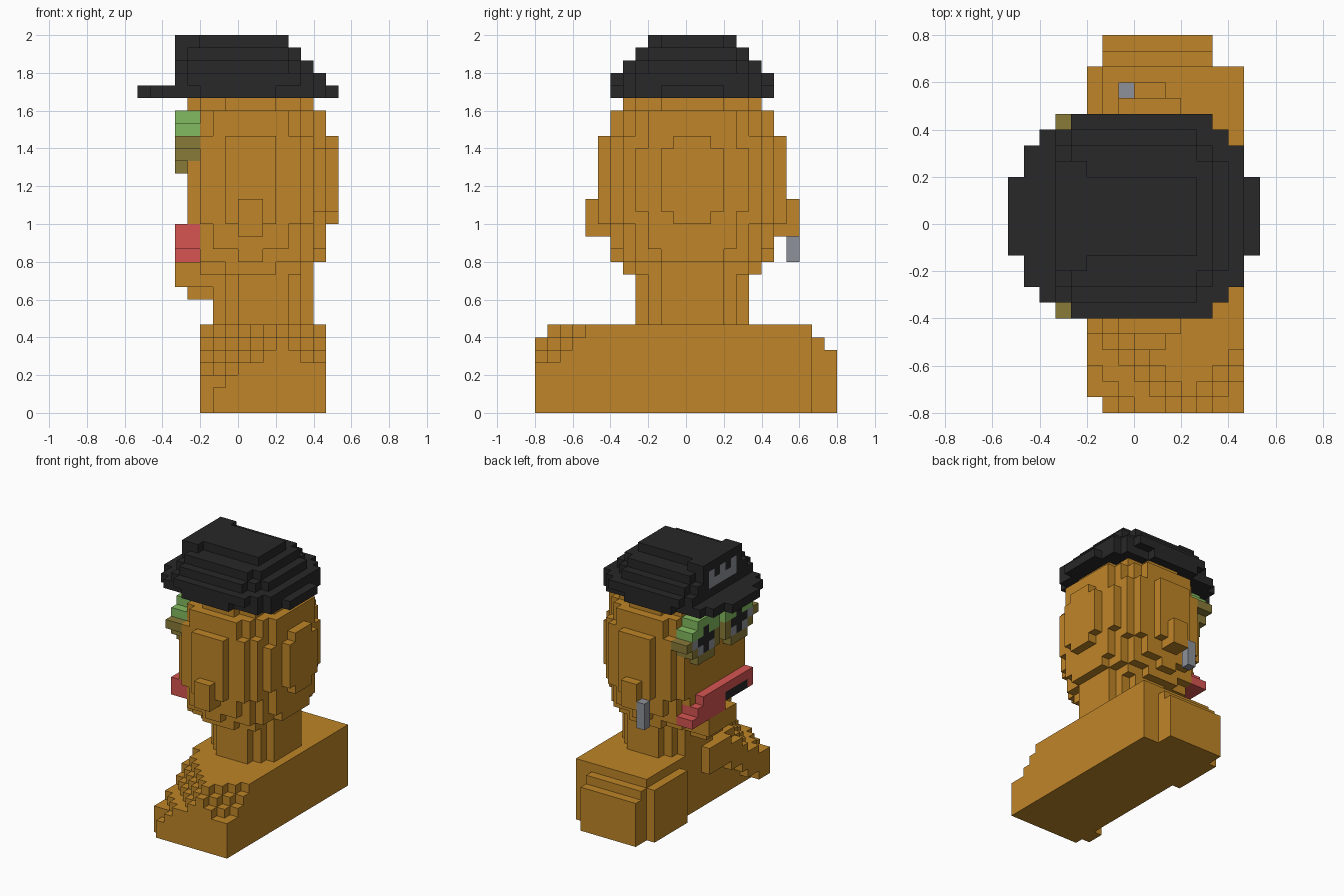
import bpy, bmesh
from mathutils import Vector

if "Cube" in bpy.data.objects:
    bpy.data.objects.remove(bpy.data.objects["Cube"])

U = 1 / 15          # edge of one block
MID = 0.5           # symmetry line of the head across y
COLOURS = {
    "tan": (0.52, 0.235, 0.021),
    "charcoal": (0.021, 0.021, 0.021),
    "leaf_green": (0.23, 0.50, 0.12),
    "olive": (0.25, 0.195, 0.04),
    "lip_red": (0.67, 0.09, 0.085),
    "steel_grey": (0.27, 0.29, 0.32),
}


def make_material(name, rgb):
    mat = bpy.data.materials.new(name)
    mat.use_nodes = True
    mat.diffuse_color = (*rgb, 1)
    mat.node_tree.nodes["Principled BSDF"].inputs["Base Color"].default_value = (*rgb, 1)
    return mat


MATERIALS = {n: make_material(n, c) for n, c in COLOURS.items()}
cells = {}          # block position -> (part, colour)


def box(part, colour, xs, ys, zs):
    """Fill a box of blocks; a later part replaces an earlier one."""
    for x in range(*xs):
        for y in range(*ys):
            for z in range(*zs):
                cells[x, y, z] = (part, colour)


def oval(part, colour, zs, cx, rx, ry, power=2.0, front=-12):
    """Fill rounded layers, cut flat at the front."""
    for x in range(front, 12):
        for y in range(-12, 12):
            d = abs((x + 0.5 - cx) / rx) ** power + abs((y + 0.5 - MID) / ry) ** power
            if d < 1:
                box(part, colour, (x, x + 1), (y, y + 1), zs)


def mirrored(y0, y1, side):
    """Range across y, flipped about the head's middle for side -1."""
    return (y0, y1) if side > 0 else (1 - y1, 1 - y0)


# Torso: sloping broken right shoulder with a raised front, stepped left shoulder
for y in range(-12, 10):
    for x in range(-2, 7):
        top = min(7, int(6.5 - 0.8 * abs(x - 3) + 0.8 * (y + 12)))
        box("torso", "tan", (x, x + 1), (y, y + 1), (0, top))
    if -11 <= y < 0:
        low = min(4, int(0.6 * (y + 11)))
        box("torso", "tan", (-3, -2), (y, y + 1), (low, min(7, low + 3)))
box("torso", "tan", (-3, -2), (4, 10), (0, 6))
box("torso", "tan", (-2, 5), (10, 11), (0, 6))
box("torso", "tan", (-2, 5), (11, 12), (0, 5))

# Neck
oval("neck", "tan", (7, 11), 2, 4, 4.5, 2.4)

# Head: rounded layers with a flat face, plus the chin
for zs, rx, ry, power, front in [
        ((11, 12), 5, 5.5, 2.3, -4), ((12, 13), 6, 6.1, 2.3, -3),
        ((13, 15), 6, 6.5, 2.3, -4), ((15, 16), 6.8, 7.35, 1.8, -4),
        ((16, 21), 7, 7.49, 2, -4), ((21, 22), 6.8, 7.35, 1.8, -4),
        ((22, 24), 6, 6.5, 2.3, -4), ((24, 25), 5, 5.5, 2.3, -4)]:
    oval("head", "tan", zs, 1, rx, ry, power, front)
box("head", "tan", (-4, 0), (-1, 2), (9, 10))
box("head", "tan", (-5, 0), (-2, 3), (10, 12))

# Ear lobes and the single earring
for side, name in ((1, "left_ear"), (-1, "right_ear")):
    box(name, "tan", (0, 2), mirrored(7, 9, side), (14, 17))
box("earring", "steel_grey", (-1, 0), (8, 9), (12, 15))

# Eyes: stepped green lid, olive bag, grey eyeball and dark pupil
for side, name in ((1, "left_eye"), (-1, "right_eye")):
    box(name, "leaf_green", (-5, -3), mirrored(1, 5, side), (23, 24))
    box(name, "leaf_green", (-5, -3), mirrored(1, 6, side), (22, 23))
    box(name, "olive", (-5, -3), mirrored(1, 7, side), (21, 22))
    box(name, "olive", (-5, -3), mirrored(1, 6, side), (20, 21))
    box(name, "olive", (-5, -4), mirrored(2, 5, side), (19, 20))
    box(name, "steel_grey", (-5, -4), mirrored(2, 6, side), (21, 22))
    box(name, "steel_grey", (-5, -4), mirrored(2, 5, side), (20, 21))
    box(name, "charcoal", (-5, -4), mirrored(2, 5, side), (21, 22))
    box(name, "charcoal", (-5, -4), mirrored(3, 4, side), (20, 23))

# Lopsided lips with a dark gap
box("lips", "lip_red", (-5, -3), (0, 6), (12, 13))
box("lips", "lip_red", (-5, -3), (-5, 5), (13, 14))
box("lips", "lip_red", (-5, -3), (-5, 4), (14, 15))
box("lips", "charcoal", (-5, -4), (-4, 0), (13, 14))

# Cap: brim, shrinking crown layers and upright front panel
oval("cap", "charcoal", (25, 26), 0, 8, 6.5, 2.2)
for i in range(3):
    oval("cap", "charcoal", (26 + i, 27 + i), 0, 7 - i, 6.5 - i, 3.5, front=-4)
    box("cap", "charcoal", (-5, -3), (i - 5, 6 - i), (26 + i, 27 + i))
box("cap", "charcoal", (-5, -3), (-3, 4), (29, 30))
box("cap", "charcoal", (-3, 4), (-2, 3), (29, 30))

# Crown-shaped badge on the panel
box("cap_badge", "steel_grey", (-5, -4), (-2, 3), (27, 28))
for y in (-2, 0, 2):
    box("cap_badge", "steel_grey", (-5, -4), (y, y + 1), (28, 29))


def build(part):
    """Turn the outer sides of a part's blocks into a mesh."""
    bm = bmesh.new()
    names = sorted({c for p, c in cells.values() if p == part})
    for pos, (owner, colour) in cells.items():
        if owner != part:
            continue
        centre = Vector(pos) + Vector((0.5, 0.5, 0.5))
        for axis in range(3):
            for sign in (-1, 1):
                n = Vector((0, 0, 0))
                n[axis] = sign
                if tuple(int(v) for v in Vector(pos) + n) in cells:
                    continue
                a = Vector((0, 0, 0))
                a[(axis + 1) % 3] = 0.5
                b = n.cross(a)
                corners = (a + b, b - a, -a - b, a - b)
                face = bm.faces.new([bm.verts.new((centre + n / 2 + k) * U) for k in corners])
                face.material_index = names.index(colour)
    bmesh.ops.remove_doubles(bm, verts=bm.verts, dist=U / 100)
    bmesh.ops.dissolve_limit(bm, angle_limit=0.01, verts=bm.verts, edges=bm.edges,
                             delimit={'MATERIAL'})
    mesh = bpy.data.meshes.new(part)
    bm.to_mesh(mesh)
    bm.free()
    for name in names:
        mesh.materials.append(MATERIALS[name])
    bpy.context.collection.objects.link(bpy.data.objects.new(part, mesh))


for part in sorted({p for p, c in cells.values()}):
    build(part)
